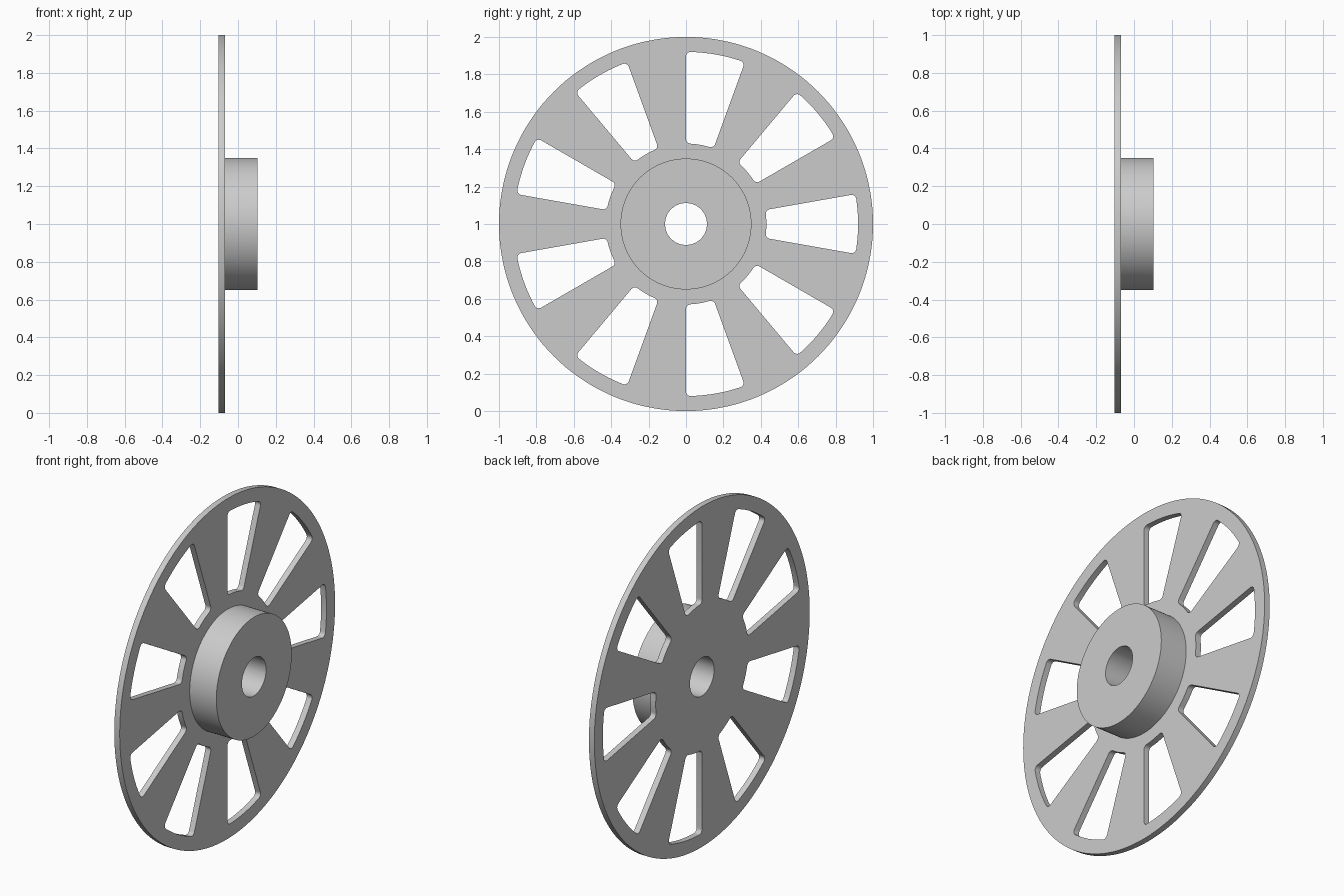
import bpy, bmesh
from math import sin, cos, asin, pi, radians
from mathutils import Matrix

if "Cube" in bpy.data.objects:
    bpy.data.objects.remove(bpy.data.objects["Cube"])

RIM, HUB, BORE = 1.0, 0.35, 0.112
BACK, PLATE, FRONT = -0.104, -0.069, 0.104
WINDOWS, HALF = 9, radians(10)
INNER, OUTER, FILLET = 0.43, 0.92, 0.025
# Lays a flat outline upright, with its axis along x
UPRIGHT = Matrix(((0, 0, 1, 0), (1, 0, 0, 0), (0, 1, 0, 1), (0, 0, 0, 1)))


def arc(radius, start, end, steps, centre=(0, 0)):
    angles = [start + (end - start) * i / steps for i in range(steps + 1)]
    return [(centre[0] + radius * cos(a), centre[1] + radius * sin(a)) for a in angles]


def circle(radius, steps=144):
    return arc(radius, 0, 2 * pi, steps)[:-1]


def window(turn):
    """Ring sector with radial sides and rounded corners."""
    far, near = OUTER - FILLET, INNER + FILLET
    a, b = HALF - asin(FILLET / far), HALF - asin(FILLET / near)
    side = HALF + pi / 2

    def corner(dist, angle, start, end):
        c = (dist * cos(angle), dist * sin(angle))
        return arc(FILLET, start, end, 6, c)

    pts = corner(far, -a, -side, -a) + arc(OUTER, -a, a, 10)[1:-1]
    pts += corner(far, a, a, side) + corner(near, b, side, b + pi)
    pts += arc(INNER, b, -b, 8)[1:-1] + corner(near, -b, pi - b, 2 * pi - side)
    c, s = cos(turn), sin(turn)
    return [(x * c - y * s, x * s + y * c) for x, y in pts]


def slab(name, outlines, x0, x1):
    """Solid cut from flat outlines, spanning x0 to x1."""
    curve = bpy.data.curves.new(name, "CURVE")
    curve.dimensions = "2D"
    curve.fill_mode = "BOTH"
    curve.extrude = (x1 - x0) / 2
    for pts in outlines:
        spline = curve.splines.new("POLY")
        spline.points.add(len(pts) - 1)
        for p, (x, y) in zip(spline.points, pts):
            p.co = (x, y, 0, 1)
        spline.use_cyclic_u = True
    temp = bpy.data.objects.new(name + "_outline", curve)
    bpy.context.collection.objects.link(temp)
    bpy.context.view_layer.update()
    graph = bpy.context.evaluated_depsgraph_get()
    mesh = bpy.data.meshes.new_from_object(temp.evaluated_get(graph))
    bpy.data.objects.remove(temp)
    bm = bmesh.new()
    bm.from_mesh(mesh)
    bmesh.ops.remove_doubles(bm, verts=bm.verts, dist=0.00005)
    bmesh.ops.transform(bm, matrix=Matrix.Translation(((x0 + x1) / 2, 0, 0)) @ UPRIGHT, verts=bm.verts)
    bmesh.ops.recalc_face_normals(bm, faces=bm.faces)
    bm.to_mesh(mesh)
    bm.free()
    obj = bpy.data.objects.new(name, mesh)
    bpy.context.collection.objects.link(obj)
    return obj


def combine(target, other, operation):
    bpy.context.view_layer.objects.active = target
    mod = target.modifiers.new(operation.lower(), "BOOLEAN")
    mod.operation, mod.solver, mod.object = operation, "EXACT", other
    bpy.ops.object.modifier_apply(modifier=mod.name)
    bpy.data.objects.remove(other)


# Spoked plate with a solid hub, bored through
holes = [window(2 * pi * i / WINDOWS) for i in range(WINDOWS)]
wheel = slab("spoked_wheel", [circle(RIM)] + holes, BACK, PLATE)
combine(wheel, slab("hub", [circle(HUB)], BACK + 0.015, FRONT), "UNION")
combine(wheel, slab("bore_cutter", [circle(BORE, 72)], BACK - 0.1, FRONT + 0.1), "DIFFERENCE")

# Plain grey finish
grey = bpy.data.materials.new("light_grey")
grey.use_nodes = True
colour = (0.6, 0.6, 0.6, 1)
grey.diffuse_color = colour
grey.node_tree.nodes["Principled BSDF"].inputs["Base Color"].default_value = colour
wheel.data.materials.clear()
wheel.data.materials.append(grey)

bpy.ops.object.select_all(action="DESELECT")
wheel.select_set(True)
bpy.context.view_layer.objects.active = wheel
bpy.ops.object.shade_smooth_by_angle(angle=radians(30))
